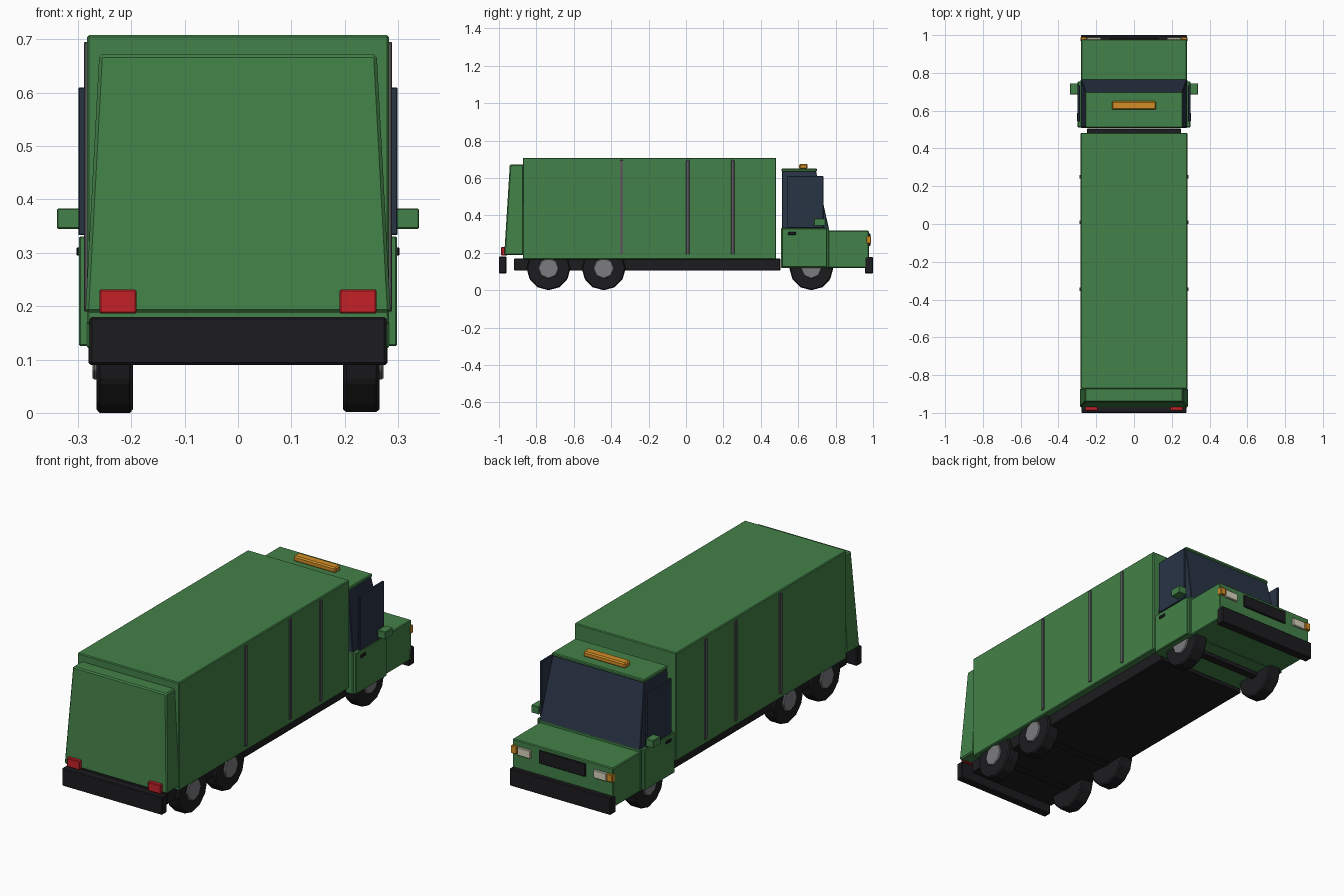
import bpy, bmesh, math
from mathutils import Matrix

if "Cube" in bpy.data.objects:
    bpy.data.objects.remove(bpy.data.objects["Cube"])


def material(name, r, g, b):
    m = bpy.data.materials.new(name)
    m.diffuse_color = (r, g, b, 1)
    m.use_nodes = True
    m.node_tree.nodes["Principled BSDF"].inputs["Base Color"].default_value = m.diffuse_color
    return m


GREEN = material("green_paint", 0.055, 0.22, 0.065)
BLACK = material("black", 0.012, 0.012, 0.014)
GLASS = material("dark_glass", 0.022, 0.035, 0.06)
GREY = material("grey_metal", 0.1, 0.1, 0.11)
HUB = material("hub_metal", 0.2, 0.2, 0.21)
RED = material("red_lens", 0.55, 0.015, 0.02)
ORANGE = material("orange_lens", 0.65, 0.27, 0.02)
WHITE = material("headlight_lens", 0.7, 0.66, 0.52)


def finish(name, bm, mat, bevel):
    bmesh.ops.recalc_face_normals(bm, faces=bm.faces)
    mesh = bpy.data.meshes.new(name)
    bm.to_mesh(mesh)
    bm.free()
    mesh.materials.append(mat)
    ob = bpy.data.objects.new(name, mesh)
    bpy.context.collection.objects.link(ob)
    if bevel:
        mod = ob.modifiers.new("bevel", 'BEVEL')
        mod.width = bevel
        mod.segments = 1
        mod.limit_method = 'ANGLE'
    return ob


def taper(name, bottom, top, mat, bevel=0.004):
    """Block between two rectangles, each given as (x0, x1, y0, y1, z)."""
    bm = bmesh.new()
    rings = []
    for x0, x1, y0, y1, z in (bottom, top):
        rings.append([bm.verts.new((x, y, z)) for x, y in
                      ((x0, y0), (x1, y0), (x1, y1), (x0, y1))])
    a, b = rings
    bm.faces.new(a)
    bm.faces.new(b)
    for i in range(4):
        j = (i + 1) % 4
        bm.faces.new((a[i], a[j], b[j], b[i]))
    return finish(name, bm, mat, bevel)


def box(name, x, y, z, mat, bevel=0.004):
    return taper(name, (*x, *y, z[0]), (*x, *y, z[1]), mat, bevel)


def pair(name, x, y, z, mat, bevel=0.003):
    """A box on the +x side and its mirror image."""
    box("right_" + name, x, y, z, mat, bevel)
    box("left_" + name, (-x[1], -x[0]), y, z, mat, bevel)


def disc(name, x, y, z, radius, width, sides, mat, bevel):
    bm = bmesh.new()
    bmesh.ops.create_cone(bm, cap_ends=True, segments=sides, radius1=radius,
                          radius2=radius, depth=width)
    turn = Matrix.Rotation(math.pi / 2, 4, 'Y')
    bmesh.ops.transform(bm, matrix=Matrix.Translation((x, y, z)) @ turn, verts=bm.verts)
    return finish(name, bm, mat, bevel)


# Chassis and bumpers
box("chassis", (-0.25, 0.25), (-0.92, 0.505), (0.105, 0.17), BLACK)
box("rear_bumper", (-0.278, 0.278), (-1.0, -0.96), (0.09, 0.18), BLACK)
box("front_bumper", (-0.28, 0.28), (0.957, 1.0), (0.09, 0.178), BLACK)

# Cargo body, side ribs and tapered tailgate
box("cargo_body", (-0.283, 0.283), (-0.872, 0.482), (0.165, 0.708), GREEN)
for i, y in enumerate((-0.345, 0.01, 0.25)):
    pair(f"body_rib_{i + 1}", (0.275, 0.289), (y - 0.009, y + 0.009), (0.19, 0.695), GREY, 0.002)
taper("tailgate", (-0.286, 0.286, -0.972, -0.868, 0.188),
      (-0.26, 0.26, -0.942, -0.868, 0.672), GREEN, 0.006)
pair("tail_light", (0.19, 0.26), (-0.988, -0.955), (0.186, 0.231), RED)

# Cab, glasshouse, roof and hood
box("cab_lower", (-0.283, 0.283), (0.508, 0.765), (0.12, 0.333), GREEN)
taper("cab_glass", (-0.28, 0.28, 0.512, 0.765, 0.325),
      (-0.255, 0.255, 0.512, 0.695, 0.638), GLASS, 0.003)
box("cab_roof", (-0.258, 0.258), (0.51, 0.7), (0.634, 0.65), GREEN)
box("roof_beacon", (-0.117, 0.117), (0.605, 0.65), (0.648, 0.676), ORANGE, 0.006)
box("hood", (-0.28, 0.28), (0.76, 0.978), (0.12, 0.318), GREEN)

# Doors, side windows, handles and mirrors
pair("door", (0.278, 0.298), (0.512, 0.755), (0.125, 0.331), GREEN)
pair("side_window", (0.287, 0.299), (0.542, 0.735), (0.333, 0.61), GLASS, 0.002)
pair("door_handle", (0.294, 0.303), (0.545, 0.587), (0.295, 0.31), BLACK, 0.002)
pair("mirror", (0.297, 0.339), (0.685, 0.745), (0.345, 0.383), GREEN, 0.002)

# Grille and front lamps
box("grille", (-0.13, 0.13), (0.965, 0.986), (0.237, 0.302), BLACK, 0.003)
pair("headlight", (0.175, 0.248), (0.965, 0.988), (0.246, 0.287), WHITE)
pair("indicator", (0.25, 0.282), (0.965, 0.99), (0.25, 0.289), ORANGE)

# Wheels with hubs
for axle, y in (("front", 0.67), ("middle", -0.44), ("rear", -0.735)):
    for side, s in (("right", 1), ("left", -1)):
        disc(f"{axle}_{side}_tyre", s * 0.231, y, 0.117, 0.117, 0.068, 12, BLACK, 0.006)
        disc(f"{axle}_{side}_hub", s * 0.258, y, 0.117, 0.056, 0.03, 8, HUB, 0.004)
    box(f"{axle}_axle", (-0.21, 0.21), (y - 0.02, y + 0.02), (0.1, 0.135), BLACK, 0)
